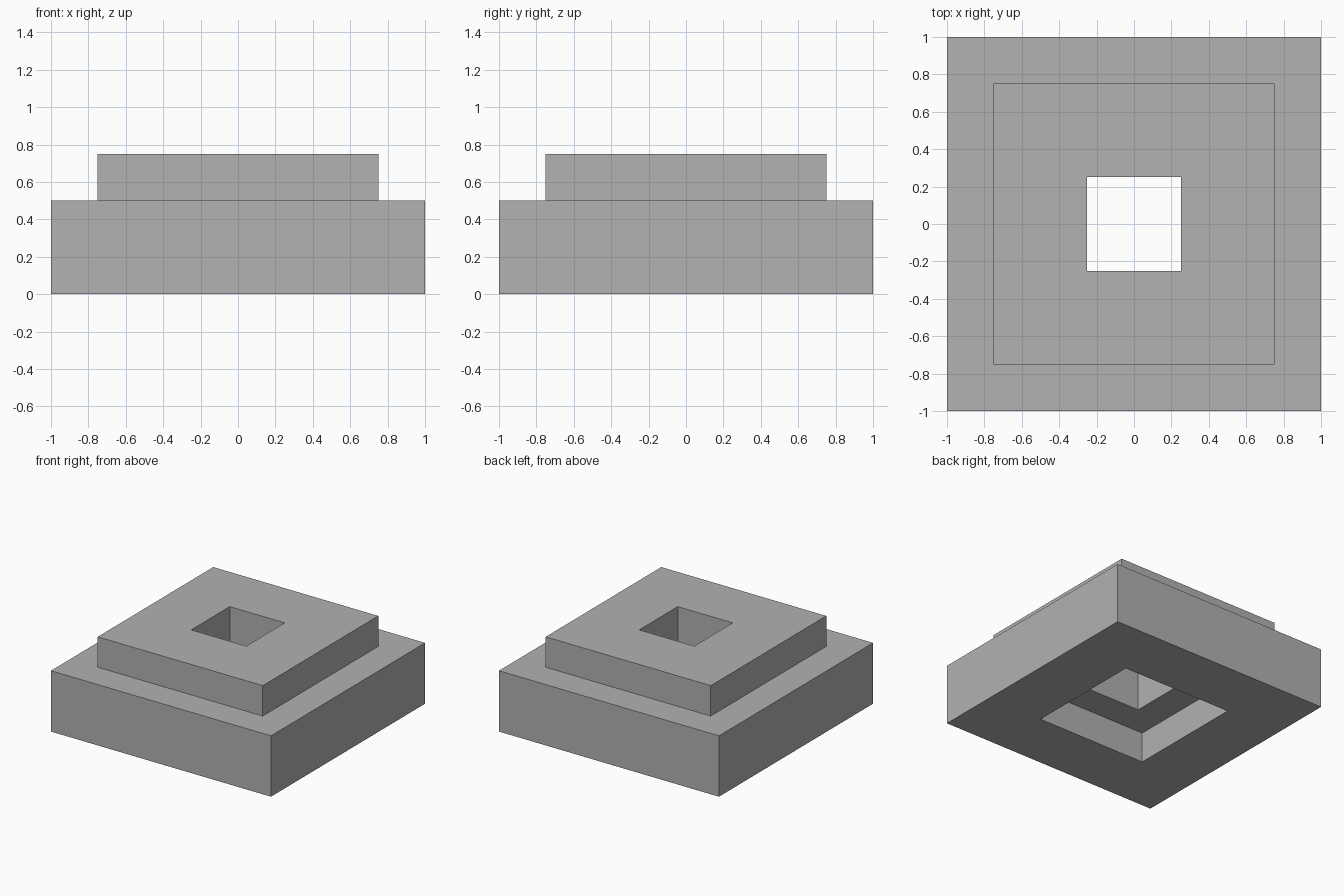
import bpy, bmesh

if "Cube" in bpy.data.objects:
    bpy.data.objects.remove(bpy.data.objects["Cube"])

# Plain grey finish
grey = bpy.data.materials.new("plain_grey")
grey.diffuse_color = (0.445, 0.445, 0.445, 1.0)
grey.use_nodes = True
grey.node_tree.nodes["Principled BSDF"].inputs["Base Color"].default_value = grey.diffuse_color

# Closed wall section as (half width, height): outer steps, then shaft and underside recess
SECTION = [(1.0, 0.0), (1.0, 0.5), (0.75, 0.5), (0.75, 0.75),
           (0.25, 0.75), (0.25, 0.25), (0.5, 0.25), (0.5, 0.0)]
CORNERS = [(-1, -1), (1, -1), (1, 1), (-1, 1)]

# Stepped block: one square ring per section point, bridged into a closed solid
bm = bmesh.new()
rings = [[bm.verts.new((sx * w, sy * w, z)) for sx, sy in CORNERS] for w, z in SECTION]
for i, ring in enumerate(rings):
    above = rings[(i + 1) % len(rings)]
    for j in range(4):
        k = (j + 1) % 4
        bm.faces.new((ring[j], ring[k], above[k], above[j]))
bmesh.ops.recalc_face_normals(bm, faces=bm.faces)

mesh = bpy.data.meshes.new("stepped_block")
bm.to_mesh(mesh)
bm.free()
mesh.materials.append(grey)
block = bpy.data.objects.new("stepped_block", mesh)
bpy.context.collection.objects.link(block)
